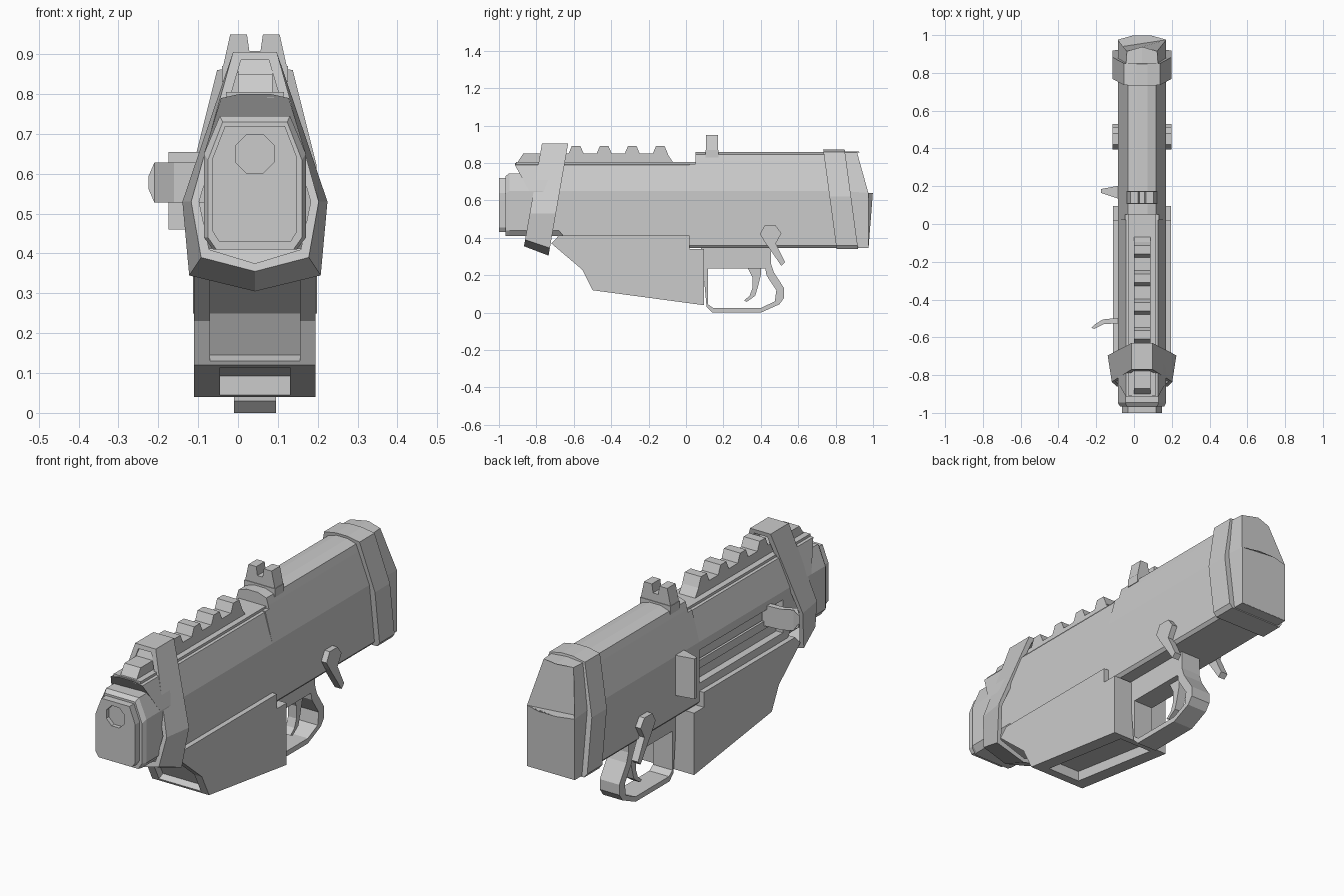
import bpy, bmesh

if "Cube" in bpy.data.objects:
    bpy.data.objects.remove(bpy.data.objects["Cube"])

CX = 0.0425  # mirror axis of the main body

grey = bpy.data.materials.new("plain grey")
grey.use_nodes = True
grey.diffuse_color = (0.6, 0.6, 0.6, 1)
grey.node_tree.nodes["Principled BSDF"].inputs["Base Color"].default_value = (0.6, 0.6, 0.6, 1)


def loft(name, rings, tube=False):
    """Skin a list of equal rings; cap the ends, or close the loop for a tube."""
    bm = bmesh.new()
    vs = [[bm.verts.new(p) for p in r] for r in rings]
    n = len(vs[0])
    pairs = list(zip(vs, vs[1:] + ([vs[0]] if tube else [])))
    for a, b in pairs:
        for i in range(n):
            j = (i + 1) % n
            bm.faces.new((a[i], a[j], b[j], b[i]))
    if not tube:
        bm.faces.new(vs[0])
        bm.faces.new(vs[-1])
    bmesh.ops.recalc_face_normals(bm, faces=bm.faces)
    mesh = bpy.data.meshes.new(name)
    bm.to_mesh(mesh)
    bm.free()
    mesh.materials.append(grey)
    ob = bpy.data.objects.new(name, mesh)
    bpy.context.collection.objects.link(ob)
    return ob


def side_prism(name, yz, x0, x1):
    return loft(name, [[(x, y, z) for y, z in yz] for x in (x0, x1)])


def box(name, x0, x1, y0, y1, z0, z1):
    return side_prism(name, [(y0, z0), (y1, z0), (y1, z1), (y0, z1)], x0, x1)


def sym(half):
    """Full outline from right-half points listed bottom to top."""
    return [(CX + w, z) for w, z in half] + [(CX - w, z) for w, z in reversed(half)]


def cut(ob, cutter):
    cutter.hide_render = True
    mod = ob.modifiers.new("cut", "BOOLEAN")
    mod.operation = "DIFFERENCE"
    mod.solver = "EXACT"
    mod.object = cutter
    bpy.context.view_layer.objects.active = ob
    bpy.ops.object.modifier_apply(modifier=mod.name)
    bpy.data.objects.remove(cutter)


# Front receiver with a raked front edge
def rake(z):
    return -0.915 if z >= 0.75 else -0.915 + (0.75 - z) * 0.76


front = sym([(0.128, 0.40), (0.128, 0.65), (0.085, 0.79), (0.04, 0.80)])
front[1:1] = [(CX + 0.128, 0.55)]
front[-1:-1] = [(CX - 0.128, 0.55)]
receiver = loft("front_receiver", [[(x, rake(z), z) for x, z in front],
                                   [(x, 0.05, z) for x, z in front]])
cut(receiver, box("port_cutter", -0.2, -0.05, -0.62, 0.03, 0.45, 0.61))
box("port_rod", -0.06, -0.072, -0.63, 0.04, 0.51, 0.55)

# Rear receiver, taller on top and deeper below
rear = sym([(0.115, 0.345), (0.128, 0.36), (0.128, 0.65), (0.085, 0.81), (0.075, 0.845), (0.03, 0.86)])
loft("rear_receiver", [[(x, y, z) for x, z in rear] for y in (0.02, 0.85)])
cut(bpy.data.objects["rear_receiver"], box("step_cutter", -0.2, 0.3, 0, 0.05, 0.795, 1))

# Rear band, slanted, and the bulging end cap
band = sym([(0.14, 0.34), (0.155, 0.36), (0.155, 0.62), (0.095, 0.86), (0.03, 0.872)])
loft("rear_band", [[(x, y - (z - 0.86) * 0.135, z) for x, z in band] for y in (0.735, 0.85)])
cap = sym([(0.128, 0.345), (0.128, 0.65), (0.085, 0.855), (0.0, 0.862)])
loft("end_cap", [[(x, 0.84, z) for x, z in cap],
                 [(x, (0.975 if z < 0.7 else 0.915) + 0.023 * (abs(x - CX) < 0.01), z)
                  for x, z in sym([(0.128, 0.345), (0.128, 0.64), (0.08, 0.855), (0.0, 0.86)])]])
loft("end_cap_ridge", [[(x, 0.9, z) for x, z in sym([(0.127, 0.346), (0.127, 0.64), (0.0, 0.64)])],
                       [(x, 0.976 + 0.023 * (abs(x - CX) < 0.05), z)
                        for x, z in sym([(0.127, 0.346), (0.127, 0.64), (0.045, 0.64)])]])

# Nose block and front plate with an octagonal socket
nose = [(0.105, 0.41), (0.128, 0.44), (0.128, 0.65), (0.088, 0.745)]
loft("nose_block", [[(x, y, z) for x, z in sym([(w * s, z if z < 0.5 else z - d) for w, z in nose])]
                    for y, s, d in ((-0.965, 0.92, 0.015), (-0.945, 1, 0), (-0.65, 1, 0))])
plate = sym([(0.09, 0.43), (0.106, 0.455), (0.106, 0.64), (0.075, 0.72)])
nose_plate = loft("nose_plate", [[(x, y, z) for x, z in plate] for y in (-1, -0.96)])
bpy.ops.mesh.primitive_cylinder_add(vertices=8, radius=0.053, depth=0.04, location=(CX, -1, 0.65),
                                    rotation=(1.5708, 0.3927, 0))
cut(nose_plate, bpy.context.object)

# Slanted front ring standing clear of the body
def ring(half, wall, dy):
    pts = sym([(w - wall, z + (wall if z < 0.5 else -wall * (z > 0.8))) for w, z in half])
    return [(x, -0.77 + dy + 0.175 * (z - 0.905), z) for x, z in pts]


near = [(0.0, 0.355), (0.135, 0.39), (0.16, 0.53), (0.055, 0.905)]
far = [(0.0, 0.305), (0.165, 0.345), (0.182, 0.53), (0.055, 0.905)]


def clean(pts):
    """Merge the doubled bottom centre point."""
    (x, y, z), rest = pts[0], pts[1:-1]
    return [(CX, y, z)] + rest


loft("front_ring", [clean(ring(near, 0, 0)), clean(ring(far, 0, 0.14)),
                    clean(ring(far, 0.02, 0.14)), clean(ring(near, 0.02, 0))], tube=True)

# Top rail with trapezoid teeth
side_prism("rail_base", [(-0.91, 0.79), (-0.87, 0.85), (-0.1, 0.85), (-0.06, 0.79)], 0, 0.087)
box("rail_foot", -0.03, 0.115, -0.91, 0.05, 0.79, 0.805)
for i in range(6):
    y = -0.91 + 0.15 * i
    side_prism("rail_tooth", [(y - 0.03 + 0.01, 0.845), (y + 0.0, 0.892),
                              (y + 0.045, 0.892), (y + 0.065, 0.845)], 0, 0.087) if i else None

# Rear sight with two horns
box("sight_base", -0.04, 0.125, 0.105, 0.175, 0.83, 0.87)
horns = [(0.082, 0.86), (0.062, 0.95), (0.02, 0.95), (0.014, 0.908)]
loft("sight", [[(x, y, z) for x, z in sym(horns)] for y in (0.108, 0.172)])

# Lower housing with shallow pockets in its underside and front slope
housing = side_prism("lower_housing", [
    (-0.72, 0.37), (-0.68, 0.412), (0.02, 0.412), (0.02, 0.34), (0.095, 0.34),
    (0.095, 0.04), (-0.5, 0.12), (-0.555, 0.23)], -0.11, 0.195)
cut(housing, side_prism("bottom_cutter", [(-0.45, 0), (0.06, 0), (0.06, 0.093), (-0.45, 0.163)], -0.045, 0.13))
cut(housing, side_prism("slope_cutter", [(-0.8, 0.13), (-0.507, 0.13), (-0.475, 0.145), (-0.53, 0.25),
                                         (-0.66, 0.345), (-0.8, 0.345)], -0.07, 0.155))

# Trigger guard, its top block and the curved trigger
outer = [(0.09, 0.25), (0.11, 0.03), (0.14, 0), (0.4, 0), (0.5, 0.045), (0.525, 0.08),
         (0.525, 0.13), (0.47, 0.215), (0.455, 0.26)]
inner = [(0.42, 0.26), (0.43, 0.2), (0.483, 0.12), (0.475, 0.06), (0.4, 0.025), (0.145, 0.025),
         (0.117, 0.045), (0.117, 0.25)]
side_prism("trigger_guard", outer + inner, -0.01, 0.095)
side_prism("guard_block", [(0.08, 0.235), (0.43, 0.235), (0.455, 0.25), (0.455, 0.36), (0.08, 0.36)], -0.01, 0.095)
side_prism("trigger", [(0.33, 0.24), (0.355, 0.19), (0.355, 0.13), (0.34, 0.09), (0.31, 0.065), (0.325, 0.058),
                       (0.37, 0.09), (0.385, 0.14), (0.4, 0.2), (0.4, 0.24)], 0.02, 0.065)

# Selector levers on both sides
lever = [(0.42, 0.465), (0.48, 0.465), (0.51, 0.425), (0.48, 0.37), (0.53, 0.27), (0.51, 0.25),
         (0.42, 0.38), (0.395, 0.42)]
for s in (-1, 1):
    side_prism("selector_lever", lever, CX + s * 0.12, CX + s * 0.156)

# Bolt handle and deflector on the port side
handle = [(-0.06, -0.495), (-0.165, -0.505), (-0.205, -0.53), (-0.225, -0.55), (-0.21, -0.555),
          (-0.16, -0.53), (-0.06, -0.525)]
loft("bolt_handle", [[(x, y, z if x > -0.22 else 0.578 + (z - 0.578) * 0.3) for x, y in handle]
                     for z in (0.528, 0.628)])
deflector = [(-0.07, 0.13), (-0.175, 0.165), (-0.175, 0.185), (-0.07, 0.205)]
loft("deflector", [[(x, y, z) for x, y in deflector] for z in (0.46, 0.655)])
